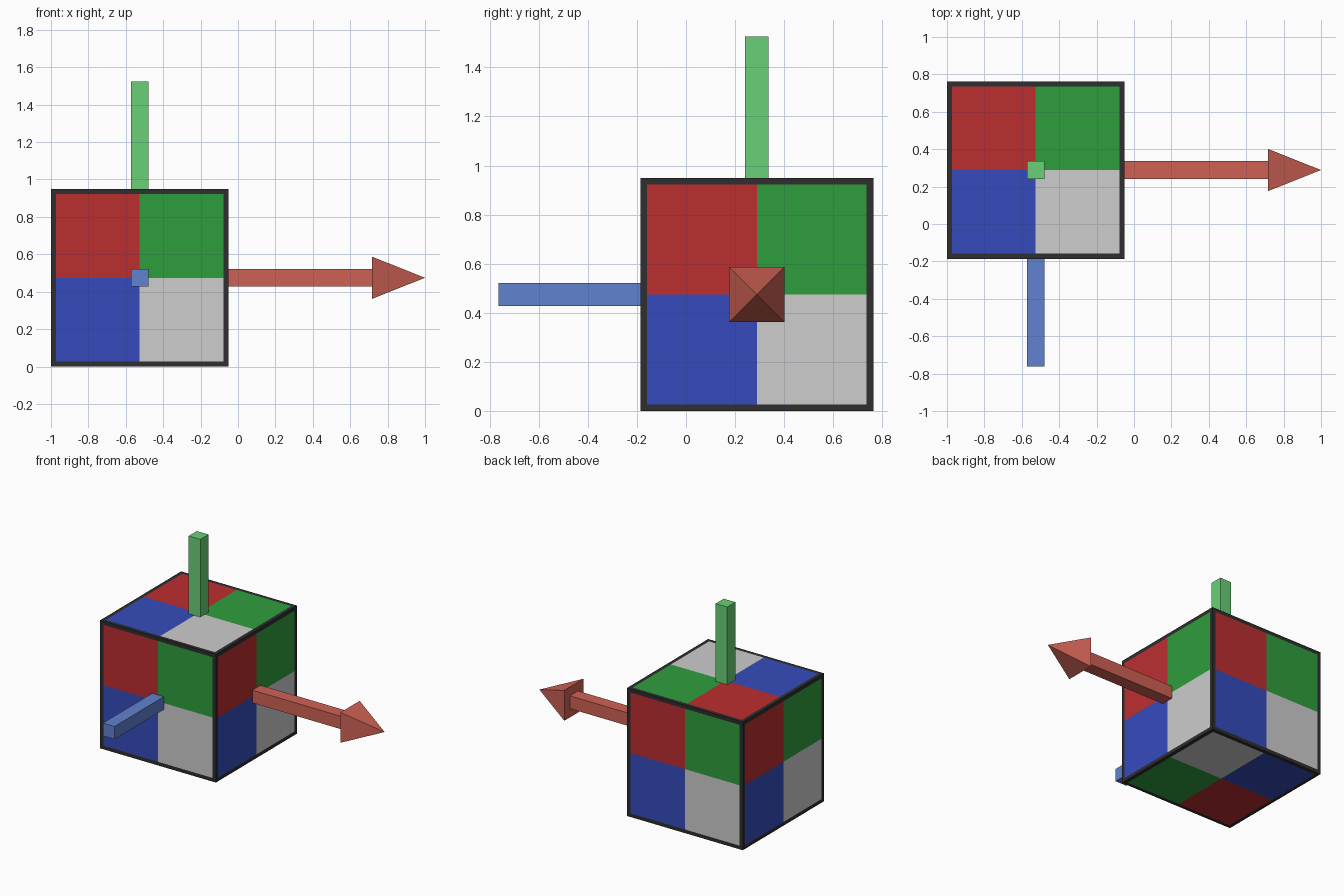
import bpy, bmesh
from mathutils import Vector, Matrix

if "Cube" in bpy.data.objects:
    bpy.data.objects.remove(bpy.data.objects["Cube"])


def material(name, rgb):
    def lin(c):
        c /= 255
        return c / 12.92 if c < 0.04045 else ((c + 0.055) / 1.055) ** 2.4
    m = bpy.data.materials.new(name)
    m.diffuse_color = (*[lin(c) for c in rgb], 1)
    m.use_nodes = True
    m.node_tree.nodes["Principled BSDF"].inputs["Base Color"].default_value = m.diffuse_color
    return m


def finish(bm, name, mats):
    bmesh.ops.recalc_face_normals(bm, faces=bm.faces)
    me = bpy.data.meshes.new(name)
    bm.to_mesh(me)
    bm.free()
    for m in mats:
        me.materials.append(m)
    ob = bpy.data.objects.new(name, me)
    bpy.context.collection.objects.link(ob)
    return ob


# Colours
frame = material("dark_frame", (46, 46, 46))
red = material("panel_red", (188, 46, 48))
green = material("panel_green", (47, 158, 60))
blue = material("panel_blue", (53, 75, 188))
white = material("panel_white", (205, 205, 205))
arrow_red = material("arrow_red", (206, 97, 84))
bar_green = material("bar_green", (104, 208, 118))
bar_blue = material("bar_blue", (97, 130, 208))

HALF, BORDER, BAR = 0.4745, 0.027, 0.0475
CENTRE = Vector((-0.5255, 0.2885, HALF))

# Cube, cut along its borders and middles
bm = bmesh.new()
bmesh.ops.create_cube(bm, size=2 * HALF)
inner = HALF - BORDER
for axis in range(3):
    for offset in (-inner, 0, inner):
        normal = Vector((0, 0, 0))
        normal[axis] = 1
        bmesh.ops.bisect_plane(bm, geom=bm.verts[:] + bm.edges[:] + bm.faces[:],
                               plane_co=normal * offset, plane_no=normal)

# Each side shows red, green / blue, white seen from outside
for f in bm.faces:
    f.normal_update()
    n, c = f.normal, f.calc_center_median()
    if abs(n.z) > 0.5:
        up = Vector((0, 1, 0))
        if n.z < 0:
            up = Vector((0, -1, 0))
    else:
        up = Vector((0, 0, 1))
    right = up.cross(n)
    if n.z < -0.5:
        # underside: red front left, green front right, blue back left
        right = Vector((1, 0, 0))
    u, v = c.dot(right), c.dot(up)
    if max(abs(u), abs(v)) > inner:
        f.material_index = 0
    else:
        f.material_index = (1 if v > 0 else 3) + (1 if u > 0 else 0)
bmesh.ops.translate(bm, verts=bm.verts, vec=CENTRE)
finish(bm, "cube", [frame, red, green, blue, white])


# Square axis bars standing on the cube faces
def bar(name, direction, length, mat):
    d = Vector(direction)
    bm = bmesh.new()
    bmesh.ops.create_cube(bm, size=1)
    size = [length if abs(k) > 0.5 else 2 * BAR for k in d]
    bmesh.ops.scale(bm, verts=bm.verts, vec=size)
    bmesh.ops.translate(bm, verts=bm.verts, vec=CENTRE + d * (HALF + length / 2))
    finish(bm, name, [mat])


bar("upright_bar", (0, 0, 1), 0.576, bar_green)
bar("front_bar", (0, -1, 0), 0.577, bar_blue)
bar("arrow_shaft", (1, 0, 0), 0.768, arrow_red)

# Four-sided arrow head
TIP, BASE, WIDE = 1.0, 0.717, 0.1125
bm = bmesh.new()
corners = [bm.verts.new((BASE, CENTRE.y + a * WIDE, CENTRE.z + b * WIDE))
           for a, b in ((-1, -1), (1, -1), (1, 1), (-1, 1))]
tip = bm.verts.new((TIP, CENTRE.y, CENTRE.z))
bm.faces.new(corners)
for i in range(4):
    bm.faces.new((corners[i], corners[(i + 1) % 4], tip))
finish(bm, "arrow_head", [arrow_red])
